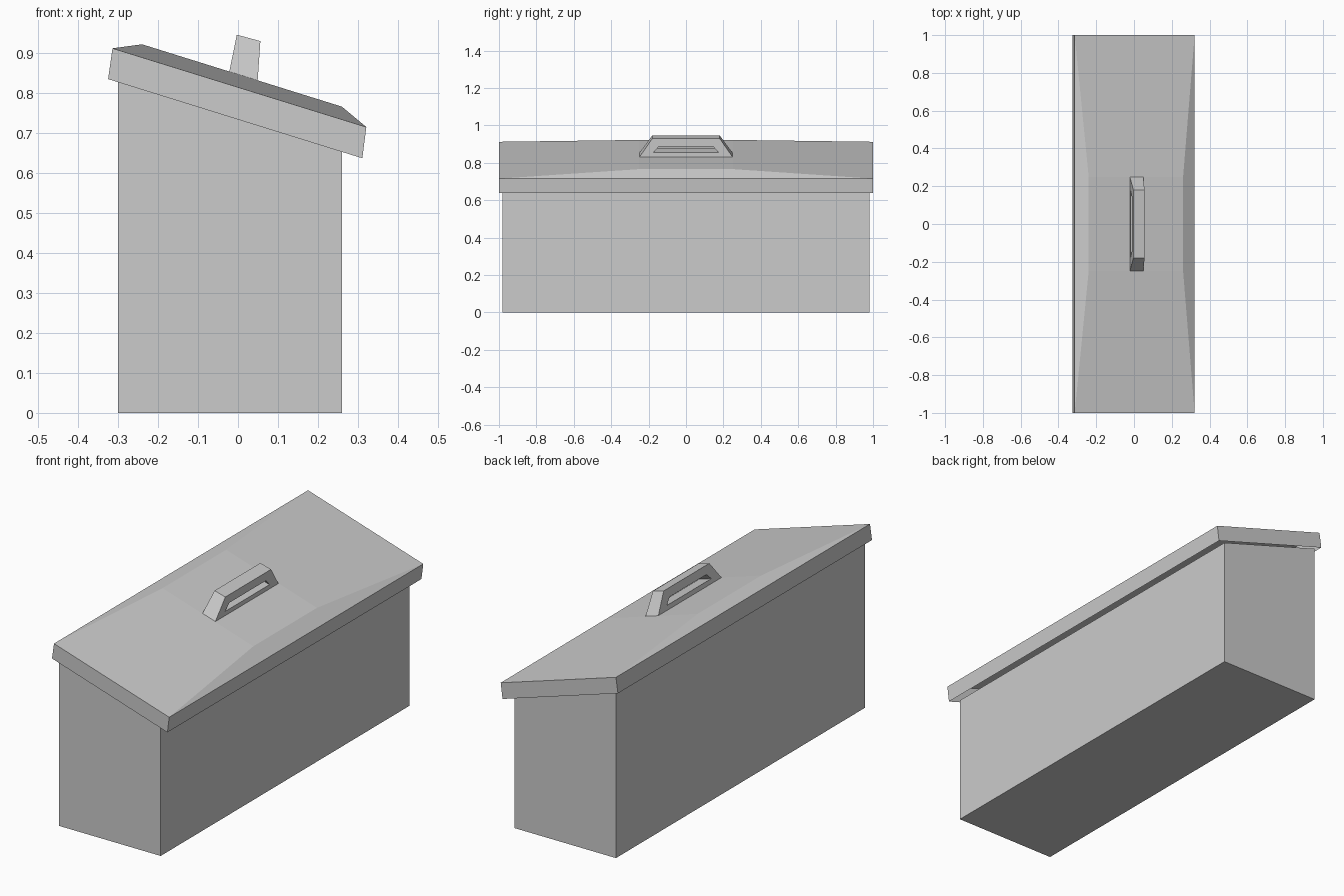
import bpy
from mathutils import Vector

if "Cube" in bpy.data.objects:
    bpy.data.objects.remove(bpy.data.objects["Cube"])


def add_mesh(name, verts, faces):
    mesh = bpy.data.meshes.new(name)
    mesh.from_pydata([tuple(v) for v in verts], [], faces)
    mesh.update()
    obj = bpy.data.objects.new(name, mesh)
    bpy.context.collection.objects.link(obj)
    return obj


def ring(a, b, n=4):
    """Quads joining two closed loops that start at indices a and b."""
    return [(a + i, a + (i + 1) % n, b + (i + 1) % n, b + i) for i in range(n)]


def rect(left, right, half_y):
    """Counter-clockwise rectangle between two (x, z) edges."""
    (x0, z0), (x1, z1) = left, right
    return [(x0, -half_y, z0), (x1, -half_y, z1), (x1, half_y, z1), (x0, half_y, z0)]


# Body: upright box, open under the lid, with a slanted rim
add_mesh("box_body",
         rect((-0.30, 0), (0.26, 0), 0.98) + rect((-0.30, 0.828), (0.26, 0.653), 0.98),
         ring(0, 4) + [(3, 2, 1, 0)])

# Lid: hollow slanted cover with a slightly raised middle panel
add_mesh("lid",
         rect((-0.325, 0.835), (0.311, 0.637), 1.0)
         + rect((-0.314, 0.912), (0.321, 0.715), 1.0)
         + rect((-0.24, 0.922), (0.26, 0.766), 0.25),
         ring(0, 4) + ring(4, 8) + [(8, 9, 10, 11)])


# Handle: tapered trapezoid loop standing square to the lid
def handle_point(side, y, h):
    low = Vector((-0.022, y, 0.852)).lerp(Vector((0.049, y, 0.829)), side)
    high = Vector((-0.003, y, 0.946)).lerp(Vector((0.056, y, 0.930)), side)
    return low.lerp(high, h)


outer = [(-0.25, 0), (0.25, 0), (0.18, 1), (-0.18, 1)]
inner = [(-0.175, 0.25), (0.175, 0.25), (0.145, 0.57), (-0.145, 0.57)]
verts = [handle_point(side, y, h) for side in (0, 1) for loop in (outer, inner) for y, h in loop]
add_mesh("lid_handle", verts, ring(4, 0) + ring(8, 12) + ring(0, 8) + ring(12, 4))
